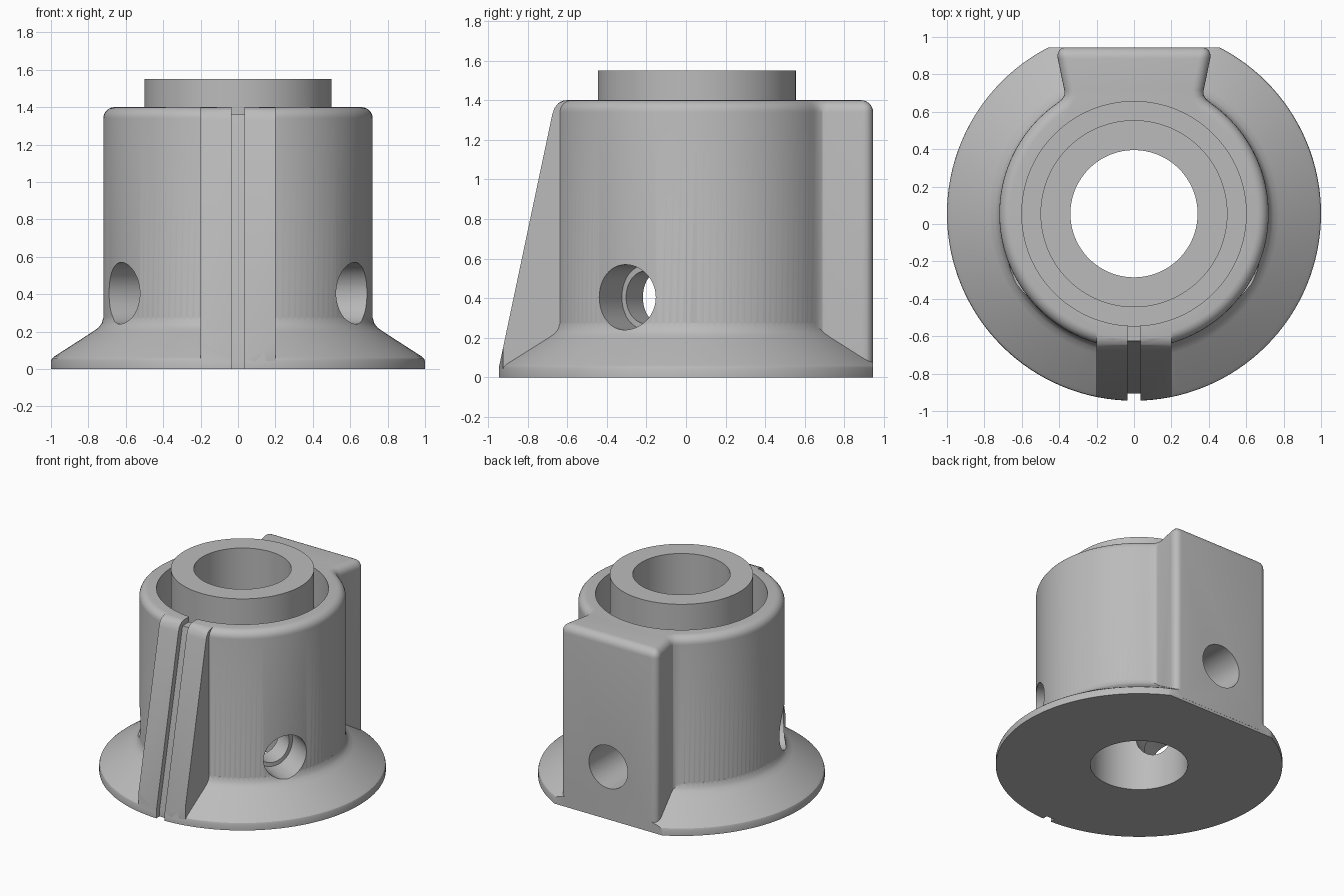
import bpy, bmesh
from math import sin, cos, atan2, pi, radians

if "Cube" in bpy.data.objects:
    bpy.data.objects.remove(bpy.data.objects["Cube"])

AXIS_Y = 0.055   # centre of the round parts
BACK_Y = 0.945   # flat back plane
SEG = 128

grey = bpy.data.materials.new("plain grey")
grey.use_nodes = True
colour = (0.5, 0.5, 0.5, 1)
grey.diffuse_color = colour
grey.node_tree.nodes["Principled BSDF"].inputs["Base Color"].default_value = colour


def finish(name, bm):
    bmesh.ops.recalc_face_normals(bm, faces=bm.faces)
    mesh = bpy.data.meshes.new(name)
    bm.to_mesh(mesh)
    bm.free()
    mesh.materials.append(grey)
    ob = bpy.data.objects.new(name, mesh)
    bpy.context.collection.objects.link(ob)
    return ob


def extrude(name, points, offset, rim=None):
    """Extrude a closed outline; rim picks edges to round off."""
    bm = bmesh.new()
    face = bm.faces.new([bm.verts.new(p) for p in points])
    new = bmesh.ops.extrude_face_region(bm, geom=[face], use_keep_orig=True)["geom"]
    bmesh.ops.translate(bm, vec=offset, verts=[v for v in new if isinstance(v, bmesh.types.BMVert)])
    bmesh.ops.recalc_face_normals(bm, faces=bm.faces)
    if rim:
        bmesh.ops.bevel(bm, geom=[e for e in bm.edges if rim(e)], offset=0.06,
                        segments=6, profile=0.5, affect='EDGES', clamp_overlap=False)
    return finish(name, bm)


def lathe(name, profile, closed=False):
    """Spin an (r, z) profile around the main axis."""
    bm = bmesh.new()
    rings = []
    for r, z in profile:
        rings.append([bm.verts.new((r * cos(2 * pi * i / SEG), AXIS_Y + r * sin(2 * pi * i / SEG), z))
                      for i in range(SEG)])
    pairs = list(zip(rings, rings[1:]))
    if closed:
        pairs.append((rings[-1], rings[0]))
    else:
        bm.faces.new(rings[0])
        bm.faces.new(rings[-1])
    for a, b in pairs:
        for i in range(SEG):
            j = (i + 1) % SEG
            bm.faces.new((a[i], a[j], b[j], b[i]))
    return finish(name, bm)


def boolean(target, other, operation):
    mod = target.modifiers.new("join", 'BOOLEAN')
    mod.operation, mod.object, mod.solver = operation, other, 'EXACT'
    bpy.context.view_layer.objects.active = target
    bpy.ops.object.modifier_apply(modifier=mod.name)
    bpy.data.objects.remove(other)


# Main body: round barrel with a flared rear pad, rounded along the top
half = [(0.42, BACK_Y), (0.372, 0.712), (0.372, 0.69), (0.385, 0.668), (0.41, 0.647)]
start = atan2(0.592, 0.41)
sweep = pi + 2 * start
arc = [(0.72 * cos(start - sweep * i / 100), AXIS_Y + 0.72 * sin(start - sweep * i / 100))
       for i in range(1, 100)]
outline = half + arc + [(-x, y) for x, y in reversed(half)]


def body_rim(e):
    a, b = (v.co for v in e.verts)
    on_top = min(a.z, b.z) > 1.39
    pad_corner = abs(a.z - b.z) > 1 and a.y > 0.94
    return on_top or pad_corner


housing = extrude("housing", [(x, y, 0.02) for x, y in outline], (0, 0, 1.38), body_rim)

# Conical flange with a flat at the back
flange = lathe("flange", [(0.6, 0), (1, 0), (1, 0.04), (0.995, 0.055), (0.98, 0.068),
                          (0.775, 0.2), (0.745, 0.222), (0.728, 0.245), (0.72, 0.275),
                          (0.69, 0.3)])
flat = extrude("flat_cutter", [(-1, BACK_Y - 0.001, -1), (1, BACK_Y - 0.001, -1),
                               (1, 1.3, -1), (-1, 1.3, -1)], (0, 0, 3))
boolean(flange, flat, 'DIFFERENCE')
boolean(housing, flange, 'UNION')

# Sloping front rib, kept inside the flange circle
rib_side = [(-0.945, 0.01), (-0.945, 0.05), (-0.675, 1.33), (-0.665, 1.36),
            (-0.645, 1.385), (-0.61, 1.399), (-0.5, 1.399), (-0.5, 0.01)]
rib = extrude("rib", [(-0.2, y, z) for y, z in rib_side], (0.4, 0, 0))
boolean(rib, lathe("rib_limit", [(0.999, -0.1), (0.999, 1.6)]), 'INTERSECT')
boolean(housing, rib, 'UNION')

# Narrow slot down the rib
slot_side = [(-1.2, -0.1), (-0.905, -0.1), (-0.905, 0.05), (-0.625, 1.36),
             (-0.5, 1.36), (-0.5, 1.5), (-1.2, 1.5)]
slot = extrude("slot_cutter", [(-0.035, y, z) for y, z in slot_side], (0.07, 0, 0))
boolean(housing, slot, 'DIFFERENCE')

# Stepped seat for the tube
boolean(housing, lathe("seat_cutter", [(0.5, -0.1), (0.5, 1.1), (0.6, 1.1), (0.6, 1.6)]), 'DIFFERENCE')

# Inner tube
tube = lathe("inner_tube", [(0.34, 0), (0.5, 0), (0.5, 1.55), (0.34, 1.55)], closed=True)

# Three radial holes, narrower where they pass through the tube
for part, radius, near in ((housing, 0.165, 0.4), (tube, 0.135, 0.1)):
    for angle in (90, 210, 330):
        c, s = cos(radians(angle)), sin(radians(angle))
        ring = [2 * pi * i / 48 for i in range(48)]
        points = [(near * c - radius * cos(t) * s, AXIS_Y + near * s + radius * cos(t) * c,
                   0.405 + radius * sin(t)) for t in ring]
        boolean(part, extrude("hole_cutter", points, (c, s, 0)), 'DIFFERENCE')

# Smooth shading with crisp edges
bpy.ops.object.select_all(action='DESELECT')
for part in (housing, tube):
    part.select_set(True)
    part.data.materials.clear()
    part.data.materials.append(grey)
bpy.context.view_layer.objects.active = housing
bpy.ops.object.shade_smooth_by_angle(angle=radians(30))
